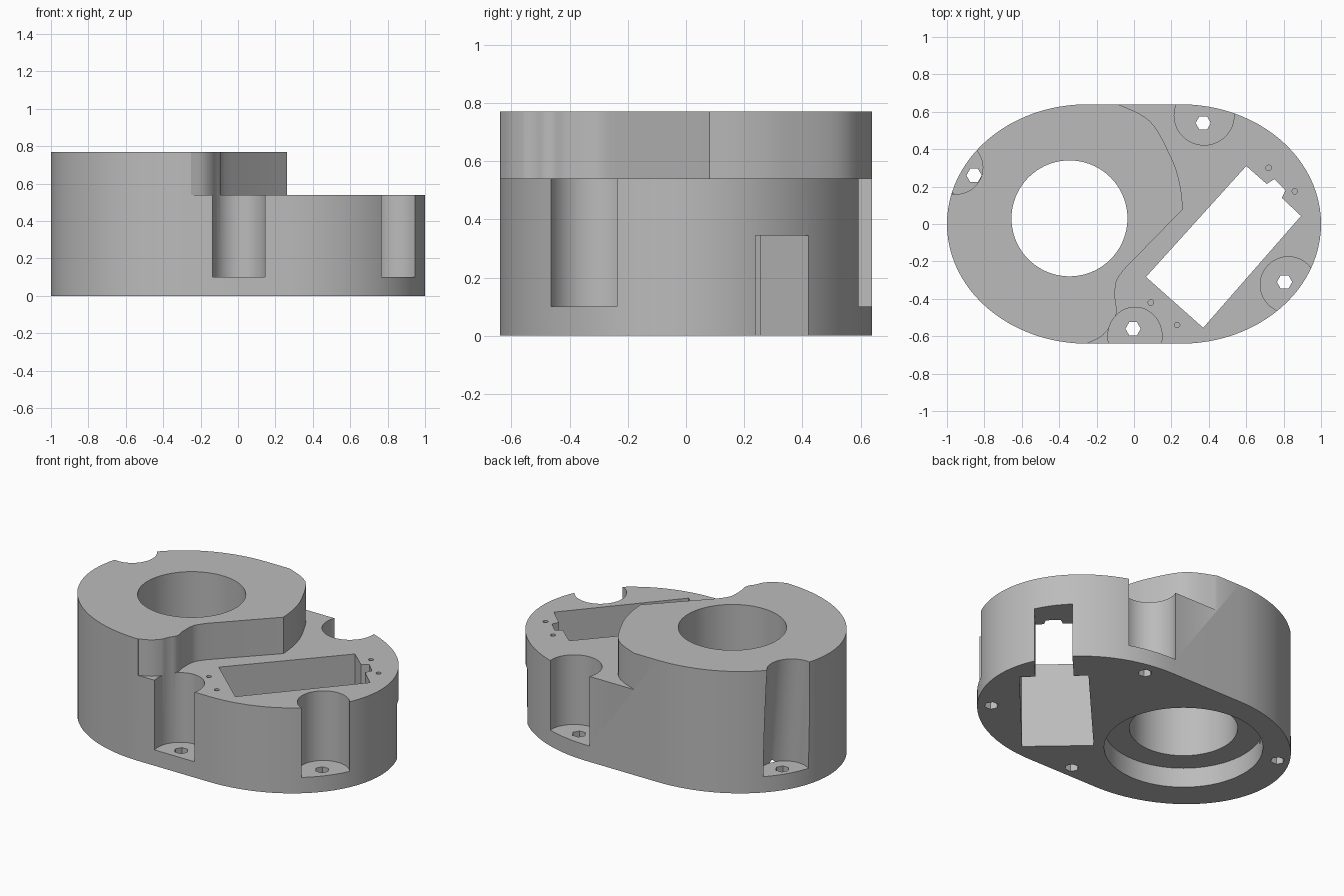
import bpy, bmesh, math
from mathutils import Vector

cube = bpy.data.objects.get("Cube")
if cube:
    bpy.data.objects.remove(cube, do_unlink=True)

STEP_Z, TOP_Z, FLOOR_Z = 0.54, 0.77, 0.10
OVER = 0.1

grey = bpy.data.materials.new("plain grey")
grey.use_nodes = True
grey.diffuse_color = (0.5, 0.5, 0.5, 1)
grey.node_tree.nodes["Principled BSDF"].inputs["Base Color"].default_value = (0.5, 0.5, 0.5, 1)


def arc(cx, cy, rx, ry, start, end, n):
    angles = [math.radians(start + (end - start) * i / n) for i in range(n + 1)]
    return [(cx + rx * math.cos(a), cy + ry * math.sin(a)) for a in angles]


def ring(cx, cy, rx, ry=None, n=48):
    return arc(cx, cy, rx, ry or rx, 0, 360, n)[:-1]


def smooth_path(points, steps=6):
    """Catmull-Rom curve through the points."""
    p = [Vector(q) for q in [points[0]] + points + [points[-1]]]
    out = []
    for a, b, c, d in zip(p, p[1:], p[2:], p[3:]):
        for i in range(steps):
            t = i / steps
            out.append(tuple(0.5 * (2 * b + (c - a) * t + (2 * a - 5 * b + 4 * c - d) * t ** 2
                                    + (3 * b - a - 3 * c + d) * t ** 3)))
    return out + [points[-1]]


def prism(name, outline, z0, z1, lean=(0, 0)):
    """Extrude an outline upward, optionally leaning sideways."""
    bm = bmesh.new()
    low = [bm.verts.new((x, y, z0)) for x, y in outline]
    high = [bm.verts.new((x + lean[0], y + lean[1], z1)) for x, y in outline]
    bm.faces.new(low)
    bm.faces.new(high)
    for i in range(len(low)):
        j = (i + 1) % len(low)
        bm.faces.new((low[i], low[j], high[j], high[i]))
    bmesh.ops.recalc_face_normals(bm, faces=bm.faces)
    mesh = bpy.data.meshes.new(name)
    bm.to_mesh(mesh)
    bm.free()
    obj = bpy.data.objects.new(name, mesh)
    bpy.context.collection.objects.link(obj)
    return obj


# Housing block with rounded ends
outline = arc(0.25, 0, 0.75, 0.64, -90, 90, 48) + arc(-0.25, 0, 0.75, 0.64, 90, 270, 48)
housing = prism("housing", outline, 0, TOP_Z)
housing.data.materials.append(grey)


def cut(outline, z0, z1, lean=(0, 0)):
    cutter = prism("cutter", outline, z0, z1, lean)
    cutter.hide_render = True
    mod = housing.modifiers.new("cut", 'BOOLEAN')
    mod.operation = 'DIFFERENCE'
    mod.solver = 'EXACT'
    mod.object = cutter
    bpy.context.view_layer.objects.active = housing
    bpy.ops.object.modifier_apply(modifier=mod.name)
    mesh = cutter.data
    bpy.data.objects.remove(cutter, do_unlink=True)
    bpy.data.meshes.remove(mesh)


# Lower deck beside the raised collar
collar_back = smooth_path([(-0.09, 0.642), (0.085, 0.55), (0.2, 0.353), (0.246, 0.21), (0.262, 0.08)])
collar_front = smooth_path([(-0.05, -0.24), (-0.095, -0.31), (-0.1, -0.41), (-0.092, -0.47),
                            (-0.13, -0.55), (-0.18, -0.605), (-0.25, -0.638)])
cut([(-0.09, 0.8)] + collar_back + collar_front + [(-0.25, -0.8), (1.2, -0.8), (1.2, 0.8)],
    STEP_Z, TOP_Z + OVER)

# Main bore and wider counterbore underneath
cut(ring(-0.345, 0.03, 0.31, n=72), -OVER, TOP_Z + OVER)
cut(ring(-0.345, 0.03, 0.455, n=72), -OVER, 0.125)

# Slanted rectangular slot with a cable notch
cut([(0.6, 0.31), (0.064, -0.283), (0.37, -0.555), (0.893, 0.043), (0.79, 0.14),
     (0.81, 0.18), (0.75, 0.24), (0.71, 0.214)], -OVER, TOP_Z + OVER)

# Cable channel through the side wall
along = Vector((0.67, 0.742))
across = Vector((0.742, -0.67)) * 0.11
mouth = Vector((0.88, 0.33))
near, far = mouth - along * 0.25, mouth + along * 0.25
cut([tuple(v) for v in (near - across, near + across, far + across, far - across)], -OVER, 0.345)

# Screw pockets open to the outer wall
for x, y, rx, ry in ((0.005, -0.6, 0.145, 0.155), (0.375, 0.58, 0.16, 0.158), (0.825, -0.325, 0.15, 0.15)):
    cut(ring(x, y, rx, ry), FLOOR_Z, TOP_Z + OVER)
cut(ring(-0.885, 0.28, 0.142), FLOOR_Z, TOP_Z + OVER, lean=(-0.075, 0.025))

# Hexagonal screw holes
for x, y in ((-0.005, -0.56), (0.37, 0.54), (0.805, -0.31), (-0.855, 0.26)):
    cut(ring(x, y, 0.041, n=6), -OVER, FLOOR_Z + 0.03)

# Small pilot holes at the slot ends
for x, y in ((0.09, -0.42), (0.23, -0.54), (0.72, 0.3), (0.86, 0.175)):
    cut(ring(x, y, 0.015, n=12), 0.36, TOP_Z + OVER)

bpy.ops.object.select_all(action='DESELECT')
housing.select_set(True)
bpy.context.view_layer.objects.active = housing
bpy.ops.object.shade_smooth_by_angle(angle=math.radians(25))
